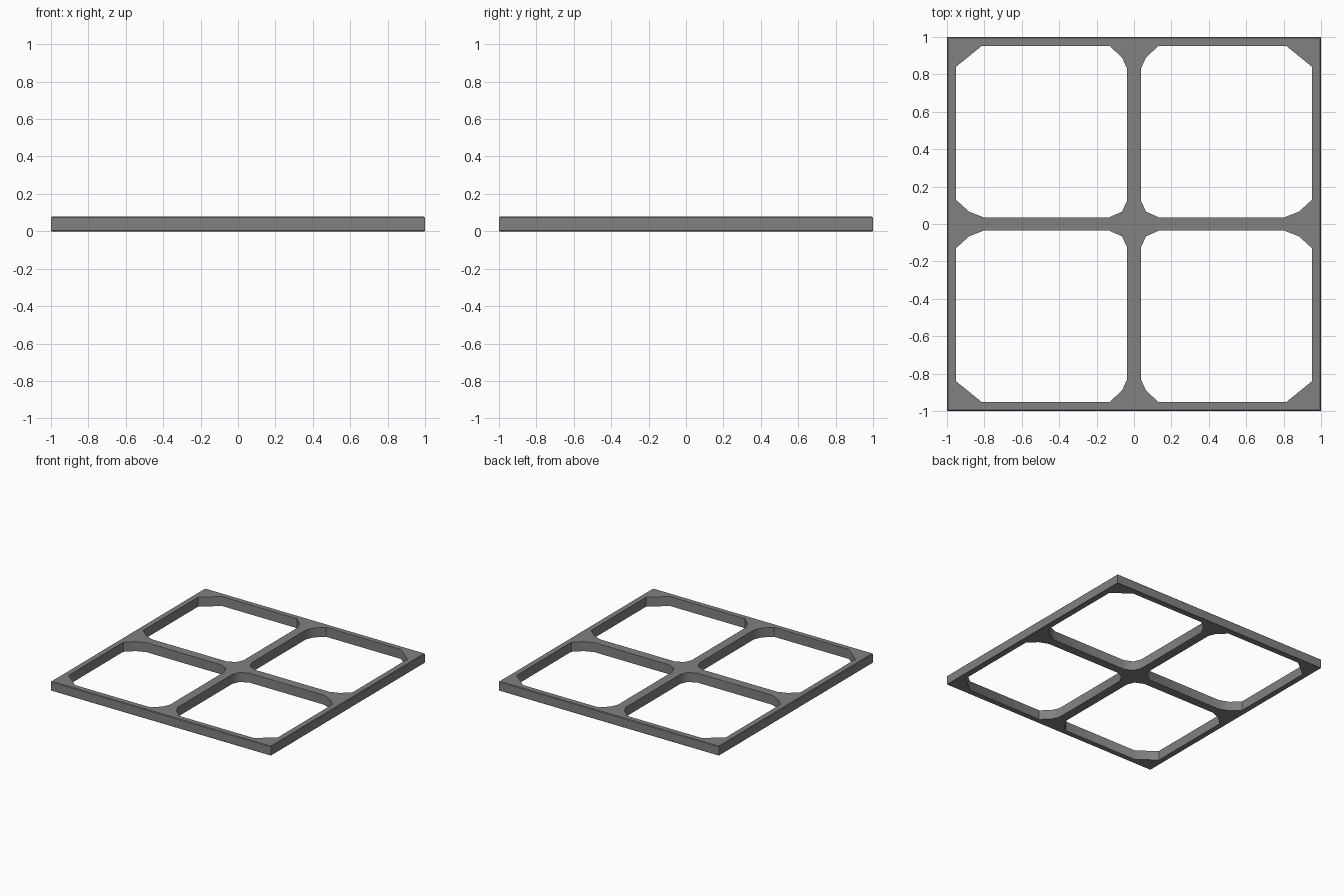
import bpy, bmesh, math

if "Cube" in bpy.data.objects:
    bpy.data.objects.remove(bpy.data.objects["Cube"])

H = 0.078  # frame thickness


def loft(bm, rings):
    """Closed solid through stacked rings of points."""
    vs = [[bm.verts.new(p) for p in ring] for ring in rings]
    n = len(vs[0])
    for a, b in zip(vs, vs[1:]):
        for i in range(n):
            j = (i + 1) % n
            bm.faces.new((a[i], a[j], b[j], b[i]))
    bm.faces.new(vs[0][::-1])
    bm.faces.new(vs[-1])


def make_object(name, bm):
    bmesh.ops.recalc_face_normals(bm, faces=bm.faces)
    mesh = bpy.data.meshes.new(name)
    bm.to_mesh(mesh)
    bm.free()
    ob = bpy.data.objects.new(name, mesh)
    bpy.context.collection.objects.link(ob)
    return ob


def square(r, z):
    return [(-r, -r, z), (r, -r, z), (r, r, z), (-r, r, z)]


# square slab with small chamfers round the rim
bm = bmesh.new()
loft(bm, [square(0.997, 0), square(1, 0.003), square(1, H - 0.005), square(0.995, H)])
frame = make_object("window_frame", bm)

# pane opening with gusseted corners, repeated in all four quadrants
opening = [(0.132, 0.036), (0.805, 0.036), (0.882, 0.066), (0.952, 0.13),
           (0.952, 0.84), (0.813, 0.953), (0.132, 0.953), (0.064, 0.89),
           (0.037, 0.83), (0.037, 0.125), (0.064, 0.066)]
bm = bmesh.new()
for sx in (-1, 1):
    for sy in (-1, 1):
        loft(bm, [[(sx * x, sy * y, z) for x, y in opening] for z in (-0.1, 0.2)])
cutter = make_object("opening_cutter", bm)
cutter.hide_render = True

# cut the openings
mod = frame.modifiers.new("openings", 'BOOLEAN')
mod.operation = 'DIFFERENCE'
mod.solver = 'EXACT'
mod.object = cutter
bpy.context.view_layer.objects.active = frame
frame.select_set(True)
bpy.ops.object.modifier_apply(modifier=mod.name)
bpy.data.objects.remove(cutter)

# dark grey finish; soft shading round the gussets
dark = bpy.data.materials.new("dark_grey")
dark.diffuse_color = (0.22, 0.22, 0.22, 1)
dark.use_nodes = True
dark.node_tree.nodes["Principled BSDF"].inputs["Base Color"].default_value = dark.diffuse_color
frame.data.materials.clear()
frame.data.materials.append(dark)
bpy.ops.object.shade_smooth_by_angle(angle=math.radians(42))
